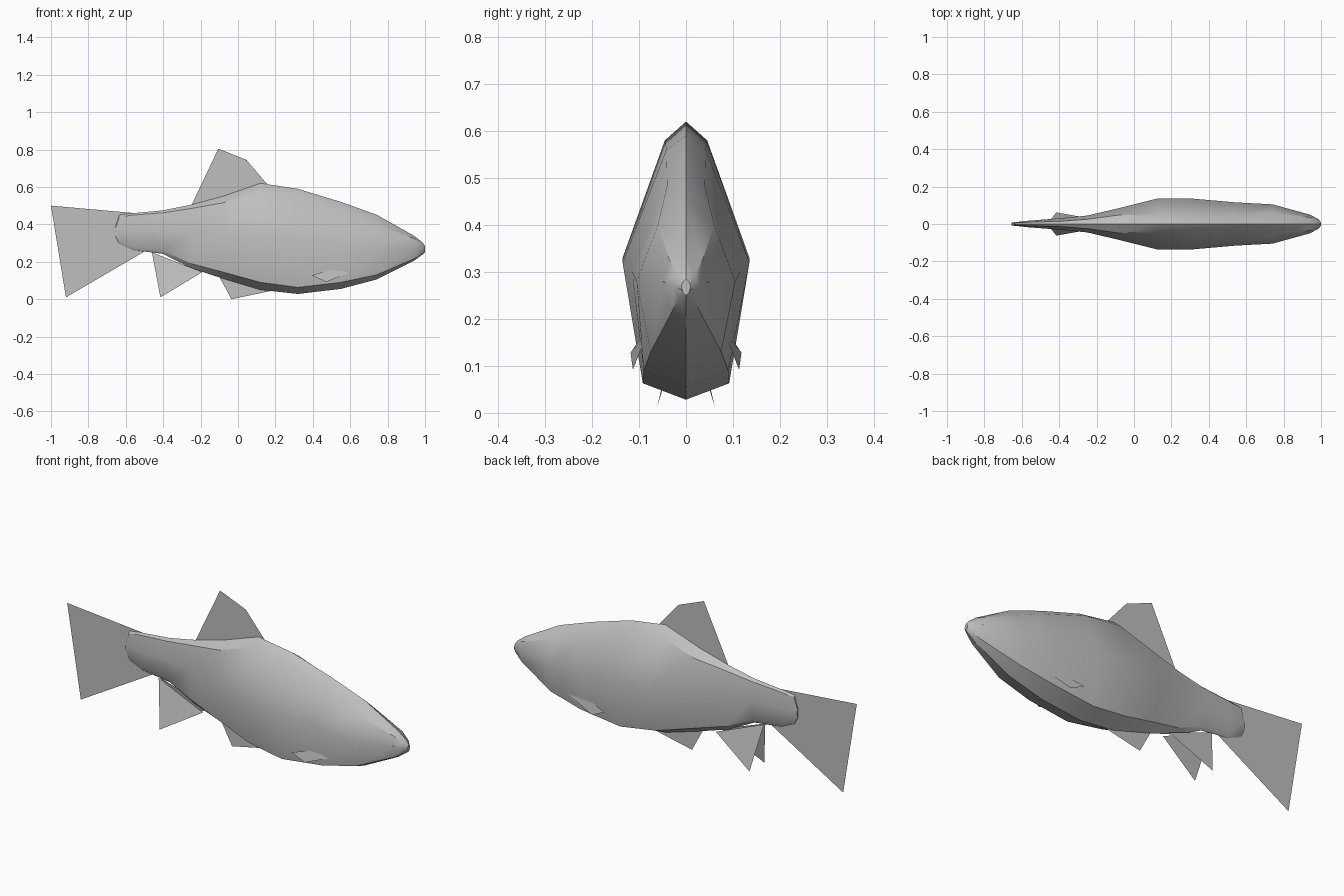
import bpy, bmesh, math

cube = bpy.data.objects.get("Cube")
if cube:
    bpy.data.objects.remove(cube, do_unlink=True)

grey = bpy.data.materials.new("fish grey")
grey.use_nodes = True
colour = (0.52, 0.52, 0.52, 1)
grey.diffuse_color = colour
bsdf = grey.node_tree.nodes["Principled BSDF"]
bsdf.inputs["Base Color"].default_value = colour
bsdf.inputs["Roughness"].default_value = 0.8


def make_object(name, bm):
    mesh = bpy.data.meshes.new(name)
    bm.to_mesh(mesh)
    bm.free()
    mesh.materials.append(grey)
    obj = bpy.data.objects.new(name, mesh)
    bpy.context.collection.objects.link(obj)
    return obj


def make_fin(name, points):
    bm = bmesh.new()
    bm.faces.new([bm.verts.new(p) for p in points])
    return make_object(name, bm)


# Body sections: x, top z, shoulder (y, z), flank (y, z), belly edge (y, z), keel z
sections = [
    (-0.655, .385, (.004, .380), (.008, .36), (.004, .340), .335),
    (-0.635, .450, (.006, .440), (.010, .37), (.006, .310), .295),
    (-0.56, .460, (.010, .450), (.018, .365), (.010, .275), .262),
    (-0.40, .475, (.014, .462), (.030, .37), (.014, .260), .242),
    (-0.25, .505, (.025, .485), (.045, .36), (.022, .190), .165),
    (-0.08, .550, (.048, .515), (.085, .345), (.050, .145), .110),
    (0.12, .620, (.045, .580), (.135, .33), (.080, .090), .050),
    (0.32, .590, (.042, .560), (.135, .32), (.092, .063), .028),
    (0.55, .520, (.040, .485), (.115, .30), (.090, .090), .055),
    (0.74, .452, (.060, .400), (.105, .28), (.075, .130), .105),
    (0.94, .340, (.035, .325), (.050, .275), (.030, .215), .205),
    (0.985, .305, (.020, .295), (.026, .27), (.015, .245), .237),
    (1.0, .285, (.006, .280), (.010, .27), (.006, .255), .250),
]

# Loft the eight-sided sections and cap both ends
bm = bmesh.new()
rings = []
for x, top, shoulder, flank, belly, keel in sections:
    side = [shoulder, flank, belly]
    loop = [(0, top)] + side + [(0, keel)] + [(-y, z) for y, z in reversed(side)]
    rings.append([bm.verts.new((x, y, z)) for y, z in loop])
for a, b in zip(rings, rings[1:]):
    for i in range(8):
        j = (i + 1) % 8
        bm.faces.new((a[i], a[j], b[j], b[i]))
bm.faces.new(rings[0])
bm.faces.new(rings[-1])
bmesh.ops.recalc_face_normals(bm, faces=bm.faces)
body = make_object("body", bm)
bpy.context.view_layer.objects.active = body
body.select_set(True)
bpy.ops.object.shade_smooth_by_angle(angle=math.radians(32))
body.select_set(False)

# Flat fins on the centre line
centre_fins = {
    "tail_fin": [(-1, .50), (-.92, .01), (-.50, .255), (-.45, .36), (-.55, .46)],
    "dorsal_fin": [(-.25, .50), (-.105, .805), (.045, .745), (.16, .61), (0, .53)],
    "belly_fin": [(-.10, .12), (-.035, 0), (.18, .045), (.05, .10)],
}
for name, outline in centre_fins.items():
    make_fin(name, [(x, 0, z) for x, z in outline])

# Paired fins, mirrored across the body
for label, s in (("left", 1), ("right", -1)):
    make_fin("anal_fin_" + label,
             [(-.46, s * .006, .25), (-.415, s * .062, .01), (-.19, s * .022, .145)])
    make_fin("pectoral_fin_" + label,
             [(.395, s * .118, .128), (.47, s * .113, .092),
              (.66, s * .084, .165), (.50, s * .098, .158)])

# Thin lip at the mouth
make_fin("mouth_lip", [(.94, .051, .280), (.94, -.051, .280), (1, -.011, .262), (1, .011, .262)])
